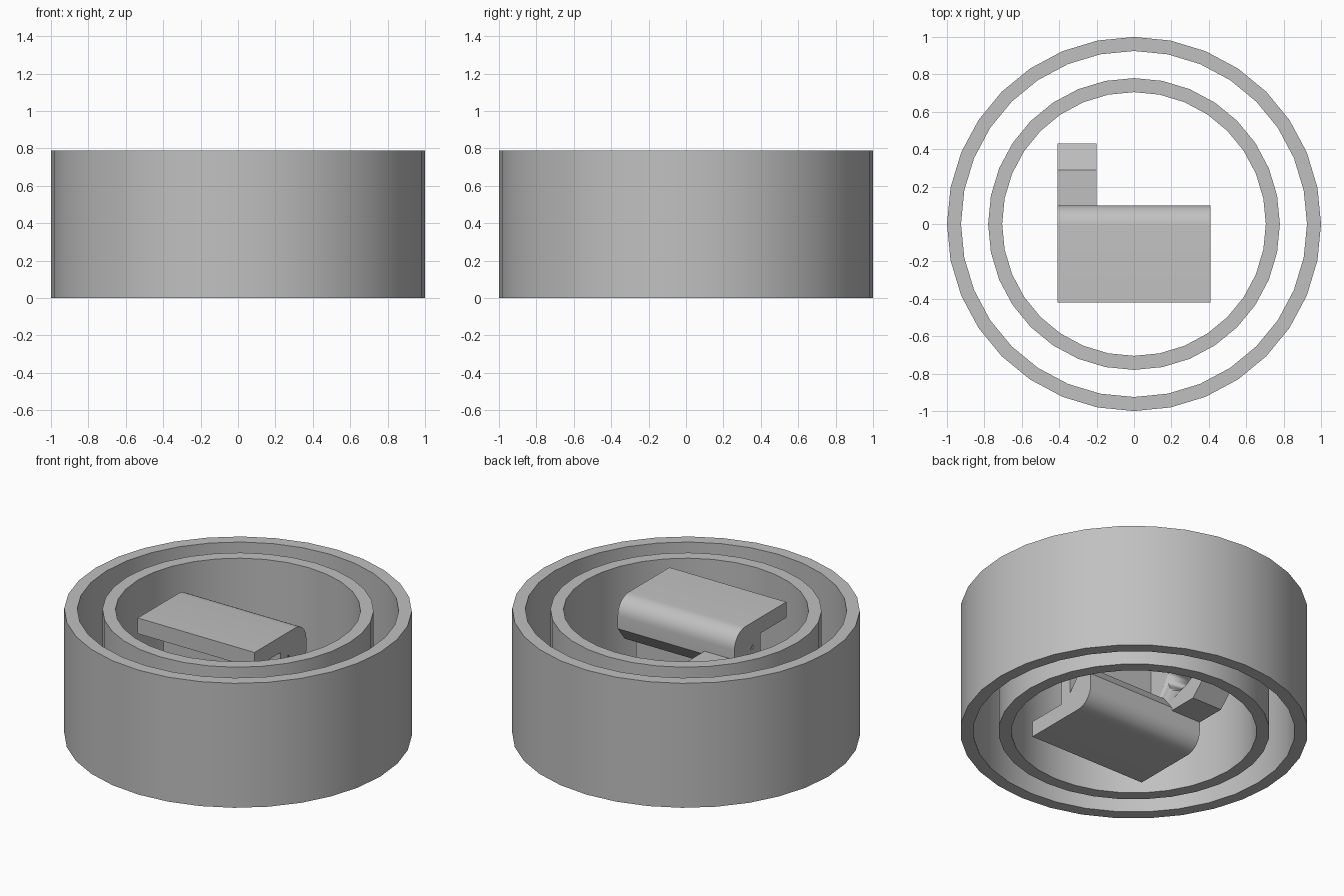
import bpy
import bmesh
import math

HEIGHT = 0.79
MID = HEIGHT / 2

if "Cube" in bpy.data.objects:
    bpy.data.objects.remove(bpy.data.objects["Cube"], do_unlink=True)

grey = bpy.data.materials.new("plain_grey")
grey.use_nodes = True
colour = (0.53, 0.53, 0.53, 1)
grey.diffuse_color = colour
grey.node_tree.nodes["Principled BSDF"].inputs["Base Color"].default_value = colour


def finish(name, bm):
    """Turn a bmesh into a shaded, coloured object."""
    bmesh.ops.recalc_face_normals(bm, faces=bm.faces)
    mesh = bpy.data.meshes.new(name)
    bm.to_mesh(mesh)
    bm.free()
    mesh.materials.append(grey)
    obj = bpy.data.objects.new(name, mesh)
    bpy.context.collection.objects.link(obj)
    bpy.ops.object.select_all(action="DESELECT")
    obj.select_set(True)
    bpy.context.view_layer.objects.active = obj
    bpy.ops.object.shade_smooth_by_angle(angle=math.radians(30))
    return obj


def ring(name, outer, inner, sides=32):
    """Open tube, spun from a rectangular section."""
    bm = bmesh.new()
    section = [(outer, 0), (outer, HEIGHT), (inner, HEIGHT), (inner, 0)]
    face = bm.faces.new([bm.verts.new((r, 0, z)) for r, z in section])
    geom = list(face.verts) + list(face.edges)
    bmesh.ops.delete(bm, geom=[face], context="FACES_ONLY")
    bmesh.ops.spin(bm, geom=geom, cent=(0, 0, 0), axis=(0, 0, 1),
                   angle=math.tau, steps=sides)
    bmesh.ops.remove_doubles(bm, verts=bm.verts, dist=0.0005)
    return finish(name, bm)


def prism(name, profile, x0, x1):
    """Extrude a y-z profile along x."""
    bm = bmesh.new()
    face = bm.faces.new([bm.verts.new((x0, y, z)) for y, z in profile])
    new = bmesh.ops.extrude_face_region(bm, geom=[face])["geom"]
    verts = [v for v in new if isinstance(v, bmesh.types.BMVert)]
    bmesh.ops.translate(bm, verts=verts, vec=(x1 - x0, 0, 0))
    return finish(name, bm)


def arc(cy, cz, r, steps=8):
    """Quarter round from straight up to straight back."""
    angles = [math.pi / 2 * (1 - i / steps) for i in range(steps + 1)]
    return [(cy + r * math.cos(a), cz + r * math.sin(a)) for a in angles]


# Two concentric rings
ring("outer_ring", 1.0, 0.925)
ring("inner_ring", 0.78, 0.705)

# Channel body: flanges to the front, hooked lips to the back
upper = [(-0.16, 0.69), (-0.42, 0.69), (-0.42, HEIGHT)]
upper += arc(-0.01, HEIGHT - 0.11, 0.11)
upper += [(0.1, 0.60), (0.03, 0.51), (-0.085, 0.65)]
lower = [(y, HEIGHT - z) for y, z in reversed(upper)]
prism("channel_body", upper + lower, -0.41, 0.41)

# Lug on the back with chamfered end corners
half = [(-0.1, 0.62), (0.29, 0.62), (0.43, 0.48)]
lug = prism("pivot_lug", half + [(y, HEIGHT - z) for y, z in reversed(half)],
            -0.41, -0.2)

# Round pivot hole through the lug
circle = [(0.185 + 0.12 * math.cos(a), MID + 0.12 * math.sin(a))
          for a in (math.tau * i / 32 for i in range(32))]
cutter = prism("hole_cutter", circle, -0.5, -0.1)
cutter.hide_render = True
cutter.hide_set(True)
cut = lug.modifiers.new("pivot_hole", "BOOLEAN")
cut.operation = "DIFFERENCE"
cut.solver = "EXACT"
cut.object = cutter
